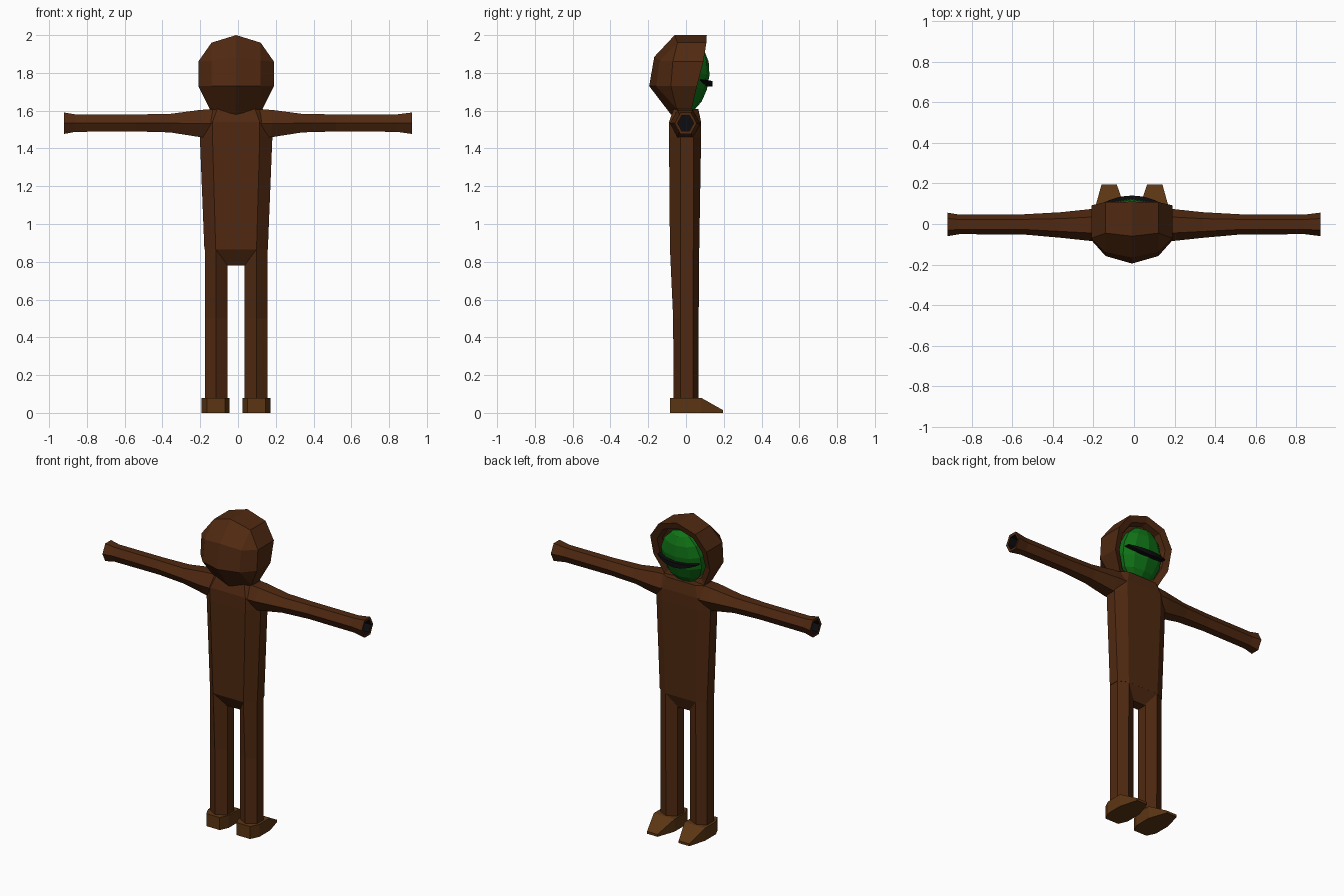
import bpy, bmesh, math

if "Cube" in bpy.data.objects:
    bpy.data.objects.remove(bpy.data.objects["Cube"])

CX = -0.01  # the body sits slightly left of the arm span centre


def material(name, rgb):
    m = bpy.data.materials.new(name)
    m.diffuse_color = (*rgb, 1)
    m.use_nodes = True
    m.node_tree.nodes["Principled BSDF"].inputs["Base Color"].default_value = m.diffuse_color
    return m


ROBE = material("robe brown", (0.08, 0.022, 0.0055))
SHOE = material("shoe brown", (0.105, 0.036, 0.0065))
GREEN = material("face green", (0.005, 0.17, 0.008))
BLACK = material("black", (0.004, 0.004, 0.005))


def finish(name, bm, *mats):
    bmesh.ops.recalc_face_normals(bm, faces=bm.faces)
    me = bpy.data.meshes.new(name)
    bm.to_mesh(me)
    bm.free()
    for m in mats:
        me.materials.append(m)
    ob = bpy.data.objects.new(name, me)
    ob.location.x = CX
    bpy.context.collection.objects.link(ob)
    return ob


def loft(rings, dark_from=None):
    """Skin equal-sized rings and cap both ends."""
    bm = bmesh.new()
    vs = [[bm.verts.new(p) for p in r] for r in rings]
    n = len(vs[0])
    for k in range(len(vs) - 1):
        for i in range(n):
            j = (i + 1) % n
            f = bm.faces.new((vs[k][i], vs[k][j], vs[k + 1][j], vs[k + 1][i]))
            f.material_index = int(dark_from is not None and k >= dark_from)
    bm.faces.new(vs[0])
    f = bm.faces.new(vs[-1])
    f.material_index = int(dark_from is not None)
    return bm


def hull(name, pts, mat):
    bm = bmesh.new()
    for p in pts:
        bm.verts.new(p)
    bmesh.ops.convex_hull(bm, input=bm.verts)
    bmesh.ops.dissolve_limit(bm, angle_limit=0.01, verts=bm.verts, edges=bm.edges)
    return finish(name, bm, mat)


# torso: bevelled sections (z, half width, front half width, front y, back y)
def torso_ring(z, w, c, yf, yb):
    right = [(c, yf), (w, -0.03), (w, 0.04), (c, yb)]
    return [(x, y, z) for x, y in right] + [(-x, y, z) for x, y in reversed(right)]


finish("torso", loft([torso_ring(*r) for r in [
    (0.865, 0.168, 0.108, -0.085, 0.07),
    (1.46, 0.192, 0.125, -0.09, 0.08),
    (1.54, 0.185, 0.125, -0.09, 0.08),
    (1.61, 0.14, 0.10, -0.065, 0.065)]]), ROBE)

# pelvis wedge between the legs
hull("pelvis", [(s * x, y, z) for s in (-1, 1) for x, y, z in (
    (0.107, -0.085, 0.866), (0.107, 0.07, 0.866),
    (0.047, -0.03, 0.78), (0.047, 0.035, 0.78))], ROBE)


# legs: six-sided columns
def leg_ring(s, z, yf, yb):
    return [(s * x, y, z) for x, y in (
        (0.045, -0.03), (0.107, yf), (0.166, -0.03),
        (0.166, 0.038), (0.107, yb), (0.045, 0.038))]


# arms: six-sided sleeves (x, z low, z high, front y, back y)
def arm_ring(s, x, z0, z1, y0, y1):
    zm, w, c = (z0 + z1) / 2, (y1 - y0) / 4, (y0 + y1) / 2
    return [(s * x, y, z) for y, z in (
        (y0, zm), (c - w, z0), (c + w, z0), (y1, zm), (c + w, z1), (c - w, z1))]


FOOT = [(0.035, -0.03), (0.06, -0.085), (0.155, -0.085), (0.182, -0.03),
        (0.182, 0.08), (0.15, 0.195), (0.075, 0.195), (0.035, 0.08)]

for side, s in (("left", -1), ("right", 1)):
    finish(side + "_leg", loft([leg_ring(s, *r) for r in (
        (0.07, -0.066, 0.066), (0.5, -0.068, 0.067), (0.87, -0.085, 0.07))]), ROBE)

    # shoe: flat heel block, wedge toe
    hull(side + "_shoe", [(s * x, y, z) for x, y in FOOT
                          for z in (0, 0.015 if y > 0.1 else 0.08)], SHOE)

    # sleeve with a dark recessed opening
    tip = 0.92 - s * CX
    finish(side + "_sleeve", loft([arm_ring(s, *r) for r in (
        (0.12, 1.455, 1.608, -0.085, 0.078),
        (0.19, 1.46, 1.604, -0.085, 0.075),
        (0.35, 1.485, 1.583, -0.068, 0.058),
        (0.53, 1.490, 1.580, -0.052, 0.048),
        (0.85, 1.488, 1.580, -0.05, 0.046),
        (tip, 1.477, 1.590, -0.06, 0.056),
        (tip - 0.002, 1.493, 1.574, -0.044, 0.04),
        (tip - 0.06, 1.493, 1.574, -0.044, 0.04))], 6), ROBE, BLACK)

# hood: half outline (x, z, rim y, mid y), mirrored into a ten-sided ring
HALF = [(0, 2.0, 0.11, -0.06), (0.13, 1.96, 0.108, -0.045), (0.2, 1.86, 0.092, -0.07),
        (0.2, 1.73, 0.058, -0.08), (0.14, 1.61, 0.03, -0.05), (0, 1.58, 0.025, -0.08)]
OUT = HALF + [(-x, z, a, b) for x, z, a, b in HALF[4:0:-1]]
bm = bmesh.new()
mid = [bm.verts.new((x, b, z)) for x, z, a, b in OUT]
rim = [bm.verts.new((x, a, z)) for x, z, a, b in OUT]
lip = [bm.verts.new((x * 0.8, a - 0.012, 1.775 + (z - 1.775) * 0.82)) for x, z, a, b in OUT]
inner = [bm.verts.new((x * 0.74, a - 0.05, 1.775 + (z - 1.775) * 0.78)) for x, z, a, b in OUT]
for p, q in ((mid, rim), (rim, lip), (lip, inner)):
    for i in range(10):
        j = (i + 1) % 10
        bm.faces.new((p[i], p[j], q[j], q[i]))
bm.faces.new(inner)
# back of the hood: upper and lower row of three points
up, low = [[bm.verts.new(p) for p in row] for row in (
    ((0.13, -0.14, 1.865), (0, -0.168, 1.885), (-0.13, -0.14, 1.865)),
    ((0.13, -0.158, 1.73), (0, -0.195, 1.73), (-0.13, -0.158, 1.73)))]
for f in ((mid[0], mid[1], up[0], up[1]), (mid[0], mid[9], up[2], up[1]),
          (mid[1], mid[2], up[0]), (mid[9], mid[8], up[2]),
          (mid[2], mid[3], low[0], up[0]), (mid[8], mid[7], low[2], up[2]),
          (up[0], up[1], low[1], low[0]), (up[1], up[2], low[2], low[1]),
          (mid[3], mid[4], low[0]), (mid[7], mid[6], low[2]),
          (mid[4], mid[5], low[1], low[0]), (mid[6], mid[5], low[1], low[2])):
    bm.faces.new(f)
finish("hood", bm, ROBE)

# face: squashed low-poly ball tilted like the hood opening
bm = bmesh.new()
bmesh.ops.create_uvsphere(bm, u_segments=10, v_segments=7, radius=1)
face = finish("face", bm, GREEN)
face.scale = (0.15, 0.085, 0.172)
face.location = (CX, 0.036, 1.765)
face.rotation_euler.x = math.radians(-10)

# mouth: thin crescent wrapped round the face
rings = []
for i in range(9):
    t = i / 4 - 1
    x, y = 0.14 * t, 0.14 - 0.035 * t * t
    z, h = 1.742 + 0.02 * t * t, 0.002 + 0.013 * (1 - t * t)
    rings.append([(x, y, z - h), (x, y, z + h), (x, y - 0.03, z + h), (x, y - 0.03, z - h)])
finish("mouth", loft(rings), BLACK)
